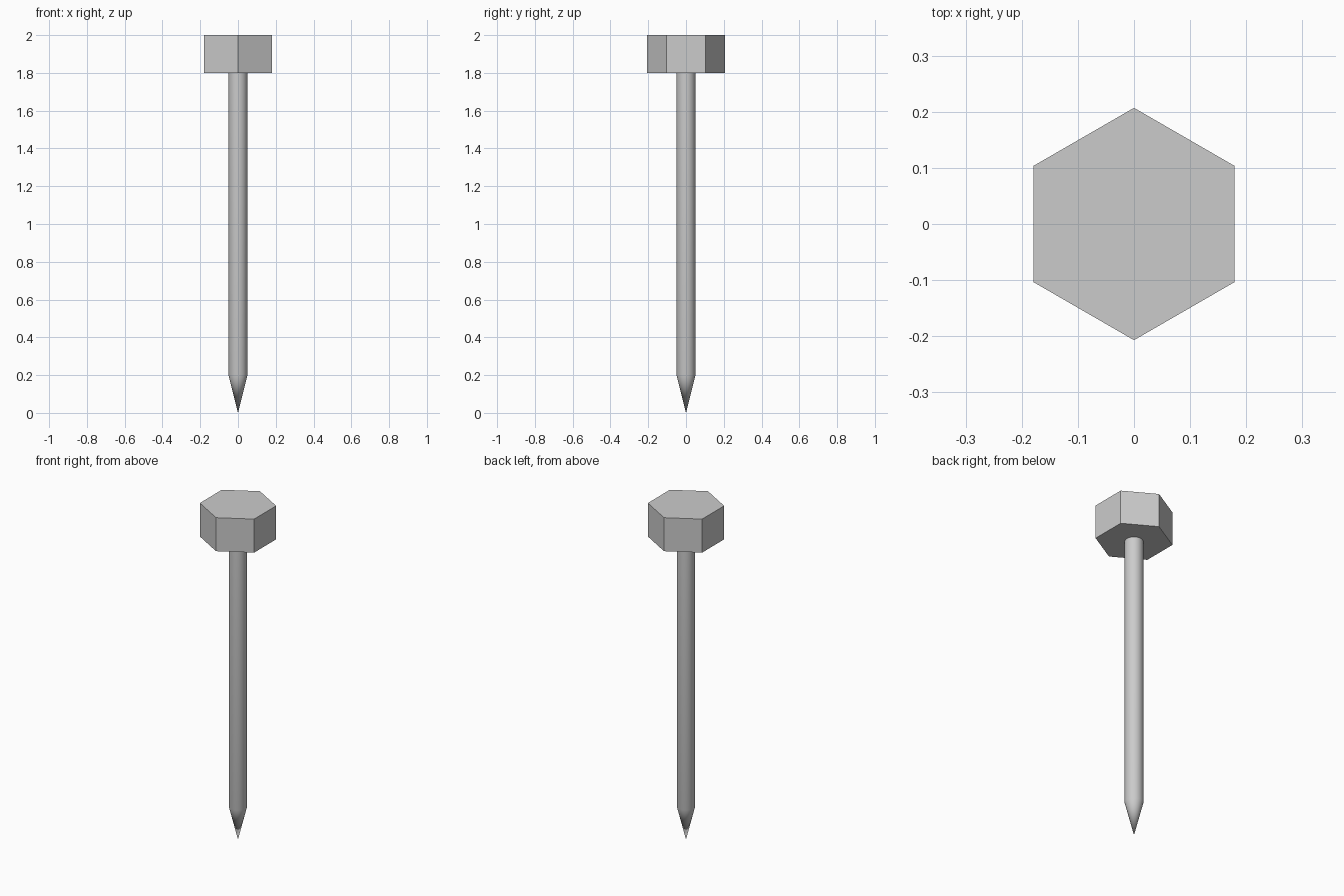
import bpy
import bmesh
import math

cube = bpy.data.objects.get("Cube")
if cube:
    bpy.data.objects.remove(cube, do_unlink=True)

# Plain grey metal
GREY = (0.6, 0.6, 0.6, 1.0)
steel = bpy.data.materials.new("steel_grey")
steel.use_nodes = True
steel.diffuse_color = GREY
steel.node_tree.nodes["Principled BSDF"].inputs["Base Color"].default_value = GREY


def lathe(name, profile, sides):
    """Revolve (radius, height) points about z, with a corner on the y axis."""
    bm = bmesh.new()
    rings = []
    for radius, z in profile:
        if radius == 0:
            rings.append([bm.verts.new((0, 0, z))] * sides)
            continue
        angles = [math.tau * i / sides for i in range(sides)]
        rings.append([bm.verts.new((radius * math.sin(a), radius * math.cos(a), z))
                      for a in angles])
    for low, high in zip(rings, rings[1:]):
        for i in range(sides):
            j = (i + 1) % sides
            corners = dict.fromkeys((low[i], low[j], high[j], high[i]))
            bm.faces.new(list(corners))
    for ring in (rings[0], rings[-1]):
        if ring[0] != ring[1]:
            bm.faces.new(ring)
    bmesh.ops.recalc_face_normals(bm, faces=bm.faces)
    mesh = bpy.data.meshes.new(name)
    bm.to_mesh(mesh)
    bm.free()
    mesh.materials.append(steel)
    obj = bpy.data.objects.new(name, mesh)
    bpy.context.collection.objects.link(obj)
    return obj


# Flat-sided hexagonal head
lathe("hex_head", [(0.207, 1.8), (0.207, 2.0)], 6)

# Round shaft tapering to a point
shaft = lathe("pointed_shaft", [(0, 0), (0.05, 0.2), (0.05, 1.8)], 32)
bpy.ops.object.select_all(action='DESELECT')
shaft.select_set(True)
bpy.context.view_layer.objects.active = shaft
bpy.ops.object.shade_smooth_by_angle(angle=math.radians(30))
